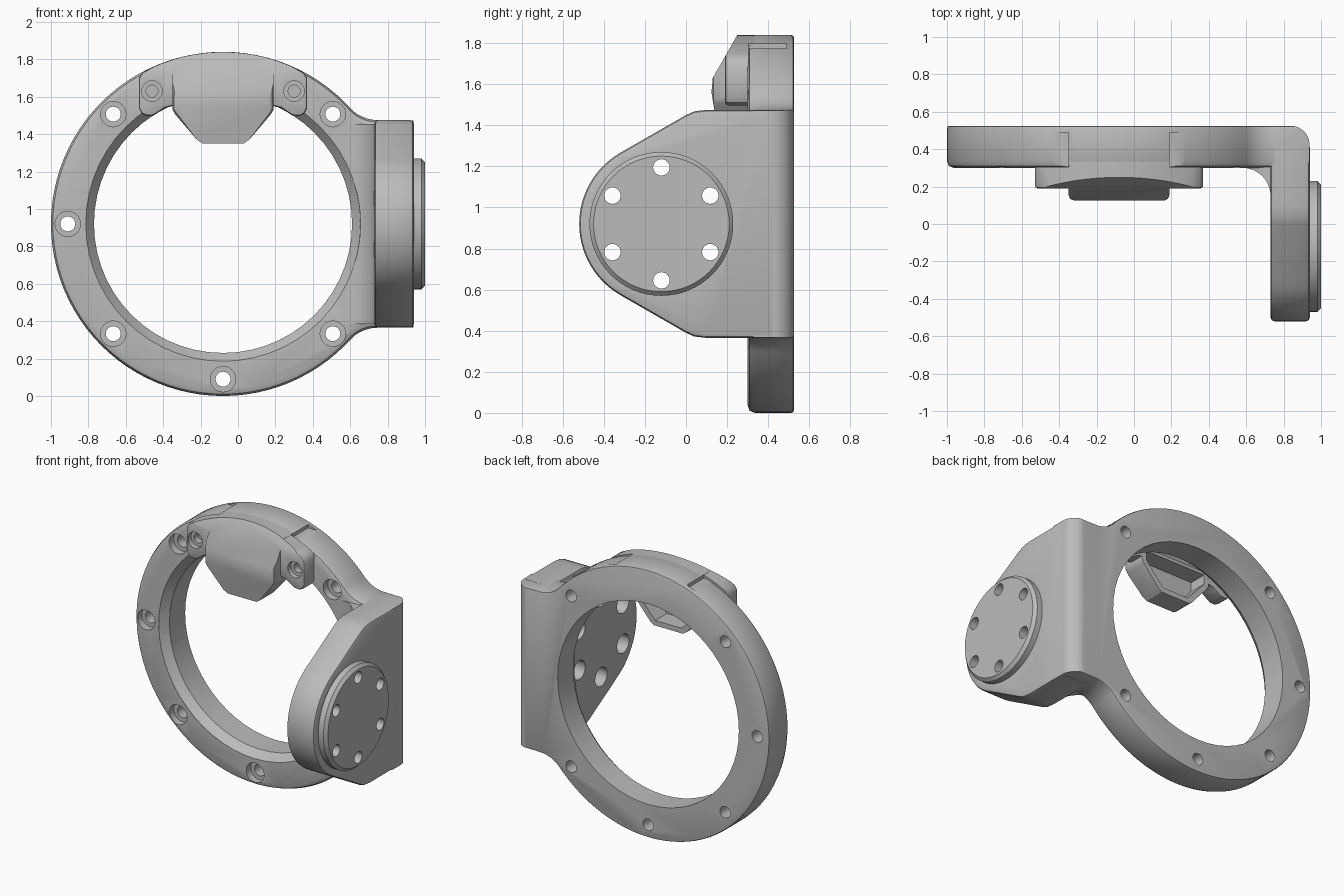
import bpy, bmesh
from math import cos, sin, pi, radians

if "Cube" in bpy.data.objects:
    bpy.data.objects.remove(bpy.data.objects["Cube"], do_unlink=True)

grey = bpy.data.materials.new("plain_grey")
grey.use_nodes = True
GREY = (0.5, 0.5, 0.5, 1)
grey.diffuse_color = GREY
grey.node_tree.nodes["Principled BSDF"].inputs["Base Color"].default_value = GREY

CX, CZ = -0.08, 0.92      # ring centre
PY = -0.12                # pivot disc centre
AXES = {"X": lambda a, b, t: (t, a, b),
        "Y": lambda a, b, t: (a, t, b),
        "Z": lambda a, b, t: (a, b, t)}


def arc(ca, cb, r, start, end, n):
    return [(ca + r * cos(radians(start + (end - start) * i / n)),
             cb + r * sin(radians(start + (end - start) * i / n))) for i in range(n + 1)]


def circle(ca, cb, r, n=48):
    return arc(ca, cb, r, 0, 360, n)[:-1]


def prism(name, pts, axis, lo, hi, bevel_lo=0, bevel_hi=0, segments=2):
    """Extrude a 2D outline along an axis, with optional rounded cap rims."""
    bm = bmesh.new()
    place = AXES[axis]
    low = [bm.verts.new(place(a, b, lo)) for a, b in pts]
    high = [bm.verts.new(place(a, b, hi)) for a, b in pts]
    bm.faces.new(low)
    bm.faces.new(high)
    n = len(pts)
    for i in range(n):
        j = (i + 1) % n
        bm.faces.new((low[i], low[j], high[j], high[i]))
    bmesh.ops.recalc_face_normals(bm, faces=bm.faces[:])
    k = "XYZ".index(axis)
    for t, width in ((lo, bevel_lo), (hi, bevel_hi)):
        if width:
            rim = [e for e in bm.edges if all(abs(v.co[k] - t) < 1e-5 for v in e.verts)]
            bmesh.ops.bevel(bm, geom=rim, offset=width, offset_type='OFFSET',
                            segments=segments, profile=0.5, affect='EDGES')
    mesh = bpy.data.meshes.new(name)
    bm.to_mesh(mesh)
    bm.free()
    mesh.materials.append(grey)
    ob = bpy.data.objects.new(name, mesh)
    bpy.context.collection.objects.link(ob)
    return ob


def select(ob):
    bpy.ops.object.select_all(action='DESELECT')
    bpy.context.view_layer.objects.active = ob
    ob.select_set(True)


def combine(target, tool, operation='DIFFERENCE'):
    mod = target.modifiers.new("cut", 'BOOLEAN')
    mod.object, mod.operation, mod.solver = tool, operation, 'EXACT'
    select(target)
    bpy.ops.object.modifier_apply(modifier=mod.name)
    bpy.data.objects.remove(tool, do_unlink=True)


def drill(target, axis, a, b, r, lo, hi):
    combine(target, prism("drill", circle(a, b, r, 24), axis, lo, hi))


def finish(ob):
    select(ob)
    bpy.ops.object.shade_smooth_by_angle(angle=radians(32))


# Ring flange outline, blended into the side wall by concave fillets
upper = arc(0.747, 1.675, 0.2, 270, 222, 8)
lower = [(x, 2 * CZ - z) for x, z in reversed(upper)]
outline = ([(0.938, 1.473)] + upper + arc(CX, CZ, 0.92, 45, 315, 72)
           + lower + [(0.938, 0.367)])
body = prism("ring_bracket", outline, "Y", 0.30, 0.525, 0.035, 0.012)

# Side wall: straight at the back, tapering to a round nose
taper = [(0.43, 1.475), (0.1, 1.475), (0.04, 1.468), (0.0, 1.45)]
nose = arc(PY, CZ, 0.4, 120, 240, 24)
wall_outline = taper + nose + [(y, 2 * CZ - z) for y, z in reversed(taper)]
combine(body, prism("wall", wall_outline, "X", 0.73, 0.94, 0.02, 0.02), 'UNION')

# Inner corner blend between flange and wall
blend = arc(0.58, 0.15, 0.15, 90, 0, 10) + [(0.76, 0.15), (0.76, 0.33), (0.58, 0.33)]
combine(body, prism("blend", blend, "Z", 0.385, 1.455), 'UNION')

# Rounded outer corner
corner = arc(0.838, 0.425, 0.1, 0, 90, 10) + [(0.838, 0.6), (1.1, 0.6), (1.1, 0.425)]
combine(body, prism("corner", corner, "Z", -0.5, 2.5))

# Bore with a chamfered front rim
combine(body, prism("bore", circle(CX, CZ, 0.69, 56), "Y", 0.1, 0.7))
combine(body, prism("rim", circle(CX, CZ, 0.735, 56), "Y", 0.1, 0.301))
bpy.ops.mesh.primitive_cone_add(vertices=56, radius1=0.685, radius2=0.735, depth=0.06,
                                location=(CX, 0.33, CZ), rotation=(pi / 2, 0, 0))
combine(body, bpy.context.object)

# Slots in the outer rim beside the cover
for s in (-1, 1):
    slot = [(CX + s * x, z) for x, z in ((0.27, 1.775), (0.6, 1.775), (0.6, 2), (0.27, 2))]
    combine(body, prism("slot", slot, "Y", 0.1, 0.49))

# Pivot disc on the outside of the wall
combine(body, prism("disc", circle(PY, CZ, 0.35, 64), "X", 0.9, 1.0, 0, 0.02, 1), 'UNION')

# Counterbored holes round the ring and through the pivot disc
for i in range(1, 8):
    if i != 2:
        a = i * pi / 4
        x, z = CX + 0.83 * cos(a), CZ + 0.83 * sin(a)
        drill(body, "Y", x, z, 0.04, 0.1, 0.7)
        drill(body, "Y", x, z, 0.068, 0.2, 0.35)
for i in range(6):
    a = pi / 6 + i * pi / 3
    y, z = PY + 0.275 * cos(a), CZ + 0.275 * sin(a)
    drill(body, "X", y, z, 0.04, 0.5, 1.2)
    drill(body, "X", y, z, 0.065, 0.6, 0.85)
finish(body)


# Cover clipped to the top of the ring: two screw tabs and a raised hood
def mirrored(top, side):
    left = [(CX - x, z) for x, z in side]
    return top + left + [(2 * CX - x, z) for x, z in reversed(left)]


tab_side = [(0.45, 1.70), (0.45, 1.54), (0.435, 1.51), (0.41, 1.497), (0.37, 1.5),
            (0.31, 1.54), (0.27, 1.55)]
hood_side = [(0.27, 1.53), (0.255, 1.505), (0.14, 1.37), (0.11, 1.35)]
cover = prism("sensor_cover", mirrored(arc(CX, CZ, 0.918, 62, 118, 24), tab_side),
              "Y", 0.19, 0.305, 0.015)
hood = prism("hood", mirrored(arc(CX, CZ, 0.919, 73, 107, 16), hood_side),
             "Y", 0.125, 0.37, 0.03)
combine(cover, hood, 'UNION')
side = [(0.305, 1.3), (0.165, 1.3), (0.15, 1.40), (0.124, 1.56), (0.13, 1.63), (0.25, 1.84),
        (0.26, 1.9), (0.36, 1.9), (0.36, 1.68), (0.305, 1.62)]
combine(cover, prism("trim", side, "X", -1, 1), 'INTERSECT')

# Hollow behind the hood
hollow = [(0.235, 1.6), (0.235, 1.535), (0.1, 1.385)]
combine(cover, prism("hollow", mirrored([], hollow), "Y", 0.18, 0.5))

# Screw recesses in the tabs
for s in (-1, 1):
    drill(cover, "Y", CX + s * 0.38, 1.63, 0.055, 0.1, 0.225)
    drill(cover, "Y", CX + s * 0.38, 1.63, 0.032, 0.1, 0.27)
finish(cover)
